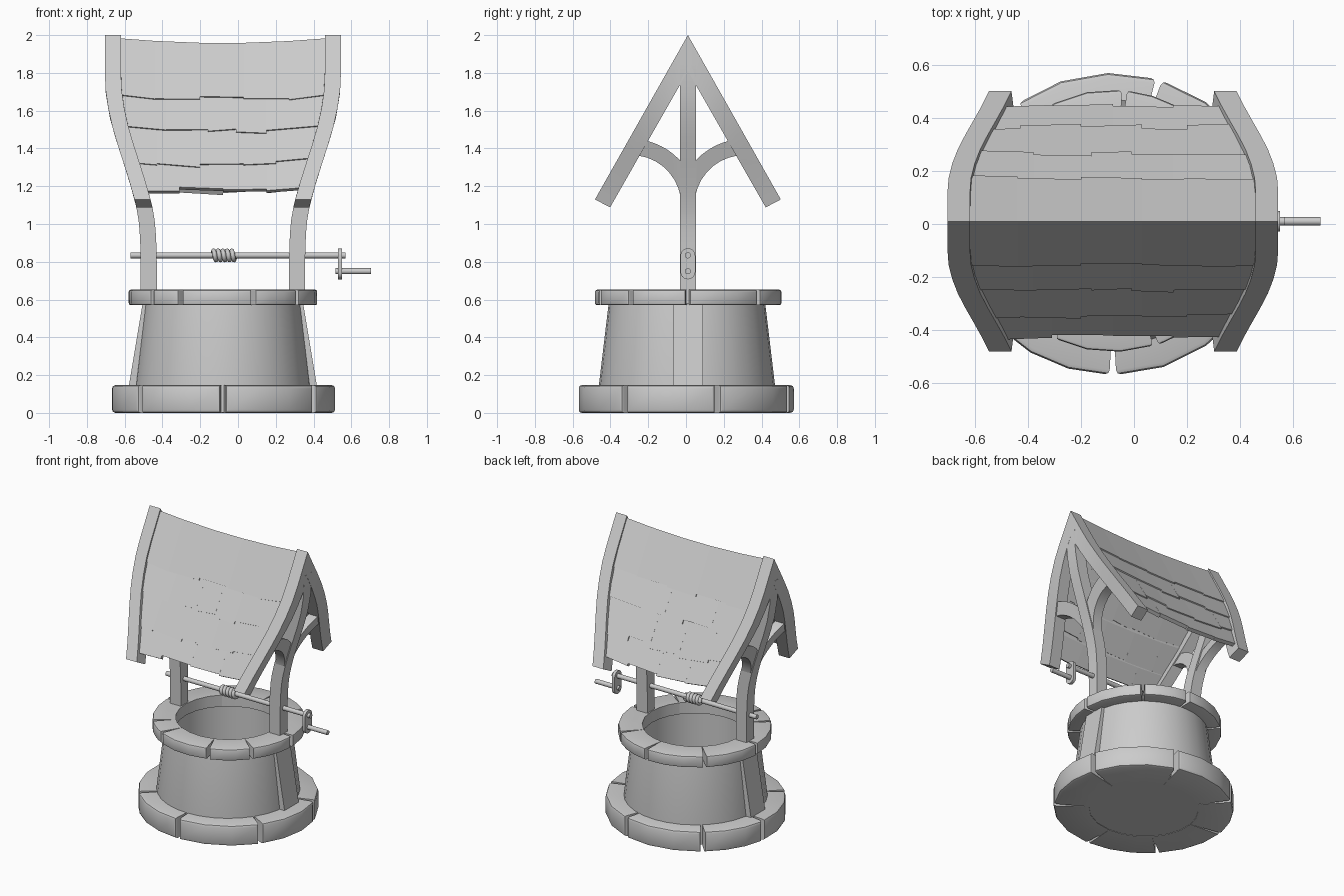
import bpy, bmesh, math, random
from math import sin, cos, pi, radians

if "Cube" in bpy.data.objects:
    bpy.data.objects.remove(bpy.data.objects["Cube"])

random.seed(4)
CX, CY = -0.08, 0.01      # axis of the well


def finish(name, bm, smooth=35):
    bmesh.ops.remove_doubles(bm, verts=bm.verts, dist=1e-5)
    bmesh.ops.recalc_face_normals(bm, faces=bm.faces)
    me = bpy.data.meshes.new(name)
    bm.to_mesh(me)
    bm.free()
    ob = bpy.data.objects.new(name, me)
    bpy.context.collection.objects.link(ob)
    bpy.ops.object.select_all(action='DESELECT')
    bpy.context.view_layer.objects.active = ob
    ob.select_set(True)
    if smooth:
        bpy.ops.object.shade_smooth_by_angle(angle=radians(smooth))
    return ob


def loft(bm, sections, cap=True, closed=False):
    rings = [[bm.verts.new(p) for p in s] for s in sections]
    n = len(rings[0])
    pairs = list(zip(rings, rings[1:])) + ([(rings[-1], rings[0])] if closed else [])
    for a, b in pairs:
        for i in range(n):
            j = (i + 1) % n
            bm.faces.new((a[i], a[j], b[j], b[i]))
    if cap and not closed:
        bm.faces.new(rings[0])
        bm.faces.new(rings[-1])


def lerp_table(table, z):
    for (z0, x0), (z1, x1) in zip(table, table[1:]):
        if z <= z1:
            return x0 + (x1 - x0) * max(0, (z - z0) / (z1 - z0))
    return table[-1][1]


# Outer side curve shared by posts, rafters and braces
CURVE = [(0.5, .435), (0.85, .435), (1.0, .443), (1.1, .46), (1.2, .487), (1.32, .525),
         (1.45, .567), (1.56, .598), (1.69, .62), (1.8, .625), (2.1, .625)]


def xo(z):
    return lerp_table(CURVE, z)


def strip(name, left, right, side, width=0.085, inset=0.0):
    """Beam outlined in the y-z plane, bent sideways along the curve."""
    bm = bmesh.new()
    secs = []
    for (ya, za), (yb, zb) in zip(left, right):
        s = []
        for y, z, w in ((ya, za, inset), (ya, za, width - inset),
                        (yb, zb, width - inset), (yb, zb, inset)):
            s.append((CX + side * (xo(z) - w), CY + y, z))
        secs.append(s)
    loft(bm, secs)
    return finish(name, bm, 30)


# Ring of wedge stones with notched joints and rounded outer edges
def stones(name, angles, r_in, r_out, z0, z1, cy, sy, bev, gap, jitter):
    for k, a0 in enumerate(angles):
        a1 = angles[(k + 1) % len(angles)]
        if a1 <= a0:
            a1 += 360
        g = math.degrees(gap / r_out)
        ro = r_out - random.uniform(0, jitter)
        n = 3
        bm = bmesh.new()
        secs = []
        for i in range(n + 1):
            t = i / n
            ai = radians(a0 + (a1 - a0) * t)
            ao = radians(a0 + g + (a1 - a0 - 2 * g) * t)
            s = [(r_in, ai, z0), (ro, ao, z0), (ro, ao, z1), (r_in, ai, z1)]
            secs.append([(CX + r * cos(a), cy + r * sin(a) * sy, z) for r, a, z in s])
        loft(bm, secs)
        bmesh.ops.recalc_face_normals(bm, faces=bm.faces)
        lim = (r_in + r_out) / 2
        edges = [e for e in bm.edges if e.calc_face_angle(0) > radians(40) and
                 all(math.hypot(v.co.x - CX, v.co.y - cy) > lim for v in e.verts)]
        bmesh.ops.bevel(bm, geom=edges, offset=bev, segments=2, profile=0.5, affect='EDGES')
        finish(f"{name}_{k}", bm, 30)


stones("base_stone", [-138, -90, -35, 17, 73, 128, 172], .36, .597, 0, .147, 0, .957, .018, .013, .006)
stones("rim_stone", [-139, -117, -71, -38, 0, 49, 85, 132, 178], .345, .503, .57, .652, CY, .99, .012, .011, .006)

# Tapered drum with a hollow shaft and closed floor
prof = [(0, .003), (.46, .003), (.467, .14), (.415, .575), (.36, .575), (.36, .02), (0, .02)]
bm = bmesh.new()
N = 32
loft(bm, [[(CX + r * cos(2 * pi * i / N), CY * .5 + r * sin(2 * pi * i / N), z)
           for r, z in prof[1:-1]] for i in range(N)], closed=True)
bm.faces.ensure_lookup_table()
# the lofted wall is closed by a band under the shaft; add the floor disc
floor = [bm.verts.new((CX + .36 * cos(2 * pi * i / N), CY * .5 + .36 * sin(2 * pi * i / N), .02)) for i in range(N)]
bm.faces.new(floor)
under = [bm.verts.new((CX + .46 * cos(2 * pi * i / N), CY * .5 + .46 * sin(2 * pi * i / N), .003)) for i in range(N)]
bm.faces.new(under)
finish("drum", bm)

for side, tag in ((-1, "left"), (1, "right")):
    # Pilaster on the drum
    bm = bmesh.new()
    loft(bm, [[(CX + side * x, CY + y, z) for x, y in
               ((xa, -.08), (xb, -.08), (xb, .08), (xa, .08))]
              for z, xa, xb in ((.13, .42, .5), (.58, .37, .425))])
    finish(tag + "_pilaster", bm, 0)

    # Post up to the ridge
    zs = [.58, .8, .9, .96, 1.02, 1.08, 1.15, 1.22, 1.32, 1.45, 1.56, 1.69, 1.84]
    strip(tag + "_post", [(-.042, z) for z in zs], [(.042, z) for z in zs], side)

    # Pair of rafters joined at the apex
    M = 9
    outer, inner = [], []
    for i in range(-M, M + 1):
        t, s = abs(i) / M, (1 if i >= 0 else -1)
        outer.append((s * .492 * t, 2 - .87 * t))
        inner.append((s * .412 * t, 1.81 - .722 * t))
    strip(tag + "_rafters", outer, inner, side)

    # Curved braces
    for s, t2 in ((-1, "front"), (1, "back")):
        lo, hi = [], []
        for i in range(9):
            u = i / 8
            a = radians(180 - 82 * u)
            b = radians(139 - 35 * u)
            lo.append((s * (.3 + .265 * cos(a)), 1.1 + .265 * sin(a)))
            hi.append((s * (.3 + .35 * cos(b)), 1.1 + .35 * sin(b)))
        strip(f"{tag}_{t2}_brace", lo, hi, side, inset=.008)


# Overlapping shingles on both slopes, sagging in the middle
def roof_pt(x, y, s, drop):
    z = 1.985 - 1.79 * y
    z -= .027 * max(0, 1 - (x / .56) ** 2) + drop
    return (CX + x, CY + s * y, z)


ROWS = [(0, .163, [-.36, -.12, .11, .35]), (.145, .258, [-.30, -.08, .07, .23]),
        (.24, .358, [-.35, -.12, .11, .28]), (.34, .438, [-.23, .0, .23])]
for s, tag in ((-1, "front"), (1, "back")):
    for r, (yt, yb, seams) in enumerate(ROWS):
        bm = bmesh.new()
        for i in range(len(seams) + 1):
            b = yb + random.uniform(-.009, .009)
            skew = random.uniform(-.004, .004)
            tuck = .018 if r else 0

            def ends(y):
                w = xo(1.985 - 1.79 * y) - .05
                e = [-w] + seams + [w]
                return e[i], e[i + 1]
            (t0, t1), (b0, b1) = ends(yt), ends(b)
            top = [roof_pt(t0, yt, s, tuck), roof_pt(t1, yt, s, tuck),
                   roof_pt(b1, b + skew, s, 0), roof_pt(b0, b - skew, s, 0)]
            dy, dz = s * .022, .0125
            low = [(x, y, z - .042) for x, y, z in top[:2]] + \
                  [(x, y - dy, z - dz) for x, y, z in top[2:]]
            loft(bm, [top, low])
        bmesh.ops.recalc_face_normals(bm, faces=bm.faces)
        finish(f"{tag}_shingles_{r + 1}", bm, 0)


# Windlass: axle, handle, rope, crank
def rod(name, x0, x1, z, r):
    bm = bmesh.new()
    loft(bm, [[(x, CY + r * cos(2 * pi * i / 16), z + r * sin(2 * pi * i / 16))
               for i in range(16)] for x in (x0, x1)])
    finish(name, bm)


rod("axle", -.57, .57, .834, .016)
rod("handle", .515, .705, .75, .016)

bm = bmesh.new()
secs = []
for i in range(5 * 16 + 1):
    a = 2 * pi * i / 16
    x = -.135 + .12 * i / 80
    secs.append([(x + .012 * cos(q), CY + (.025 + .012 * sin(q)) * cos(a), .834 + (.025 + .012 * sin(q)) * sin(a))
                 for q in [2 * pi * k / 8 for k in range(8)]])
loft(bm, secs)
finish("rope_coil", bm, 50)

bm = bmesh.new()
outline = [(.039 * cos(pi * i / 10), .834 + .037 * sin(pi * i / 10)) for i in range(11)]
outline += [(-.039 * cos(pi * i / 10), .744 - .037 * sin(pi * i / 10)) for i in range(11)]
loft(bm, [[(x, CY + y, z) for y, z in outline] for x in (.53, .551)])
finish("crank_plate", bm)
